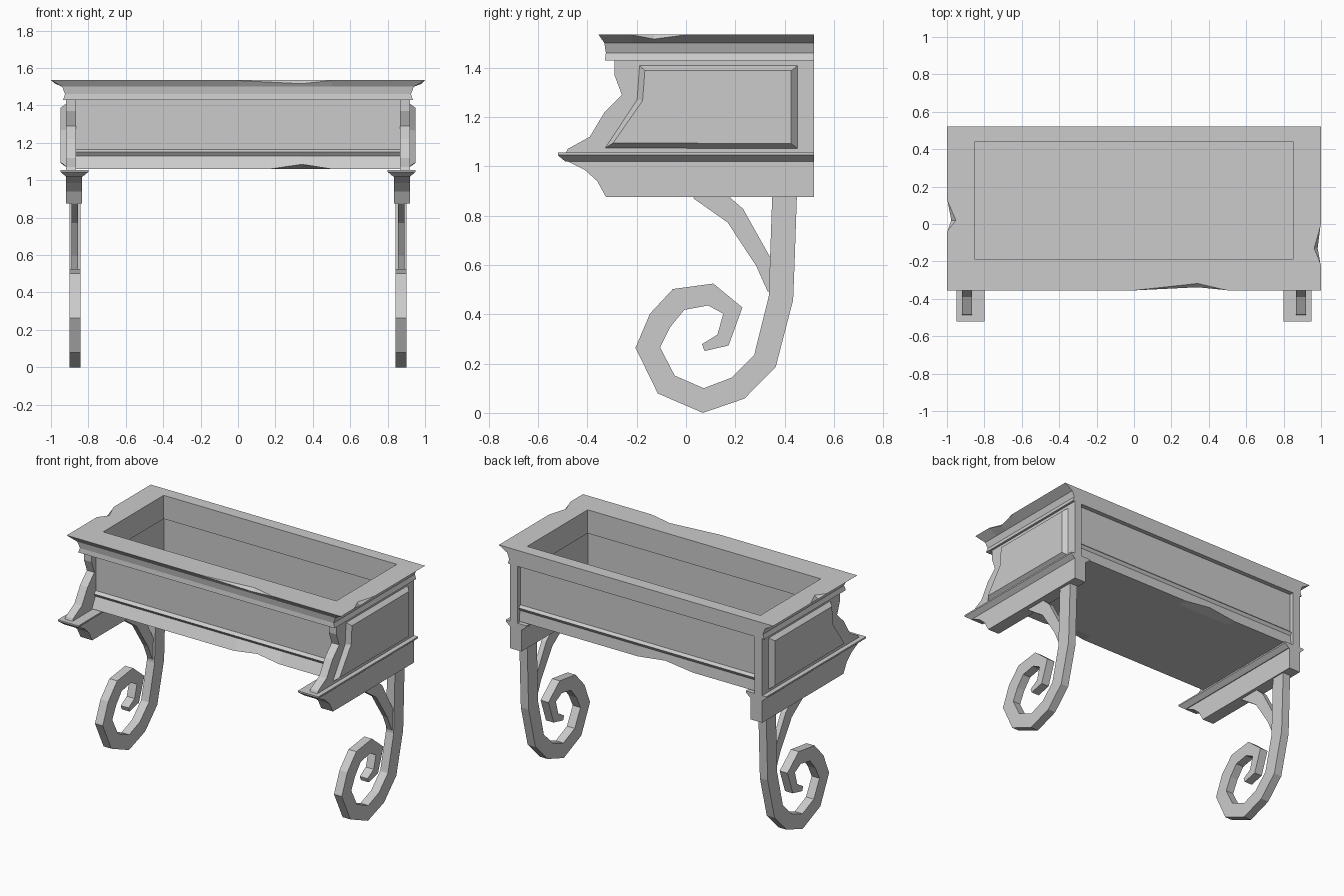
import bpy
import bmesh
from mathutils import Vector

cube = bpy.data.objects.get("Cube")
if cube:
    bpy.data.objects.remove(cube, do_unlink=True)

grey = (.6, .6, .6, 1)
stone = bpy.data.materials.new("grey_stone")
stone.use_nodes = True
stone.diffuse_color = grey
stone.node_tree.nodes["Principled BSDF"].inputs["Base Color"].default_value = grey

# Shared levels and depths
back = .52
rim_top = 1.535
band_bottom = 1.43
lip_bottom = 1.38
wall_top = 1.44
trough_bottom = 1.06
ledge_top = 1.055
ledge_bottom = 1.02
bracket_bottom = .876


def loft(name, rings, closed=False, mirror=False):
    """Skin equal-length rings of points; cap the ends or close the loop."""
    bm = bmesh.new()
    loops = [[bm.verts.new(point) for point in ring] for ring in rings]
    count = len(loops[0])
    pairs = list(zip(loops, loops[1:]))
    if closed:
        pairs.append((loops[-1], loops[0]))
    else:
        bm.faces.new(loops[0])
        bm.faces.new(loops[-1])
    for lower, upper in pairs:
        for i in range(count):
            j = (i + 1) % count
            bm.faces.new((lower[i], lower[j], upper[j], upper[i]))
    bmesh.ops.recalc_face_normals(bm, faces=bm.faces)
    mesh = bpy.data.meshes.new(name)
    bm.to_mesh(mesh)
    bm.free()
    mesh.materials.append(stone)
    obj = bpy.data.objects.new(name, mesh)
    bpy.context.collection.objects.link(obj)
    if mirror:
        obj.modifiers.new("mirror", 'MIRROR')
    return obj


def prism(name, outline, x_inner, x_outer):
    """Side outline in y, z given a thickness in x, on both ends."""
    rings = [[(x, y, z) for y, z in outline] for x in (x_inner, x_outer)]
    return loft(name, rings, mirror=True)


def tapered_bar(name, path, x_inner, x_outer, start_width, end_width, taper):
    """Square bar swept along a y, z path, narrowing towards its end."""
    points = [Vector(point) for point in path]
    last = len(points) - 1
    rings = []
    for i, point in enumerate(points):
        before = (point - points[max(i - 1, 0)]).normalized()
        after = (points[min(i + 1, last)] - point).normalized()
        along = (before + after).normalized()
        width = start_width + (end_width - start_width) * (i / last) ** taper
        side = Vector((-along.y, along.x)) * width / 2
        a, b = point + side, point - side
        rings.append([(x_inner, *a), (x_outer, *a), (x_outer, *b), (x_inner, *b)])
    return loft(name, rings, mirror=True)


def rim_ring(half, front, rear, z, chip=0, drop=0):
    """Rectangle with spare corners that form the chips."""
    side = max(front + .03, -.22)
    return [(-half, front, z), (0, front, z), (.34, front + chip, z - drop),
            (.5, front, z), (half, front, z),
            (half, side, z), (half - chip, -.13, z - drop), (half, 0, z),
            (half, rear, z), (-half, rear, z),
            (-half, .13, z), (-half + chip * 1.3, .02, z - drop), (-half, -.04, z)]


def inner_ring(grow, z):
    return rim_ring(.85 + grow, -.19 - grow, .44 + grow, z)


def outer_ring(inset, z, chip=0, drop=0):
    return rim_ring(1 - inset, -.355 + inset * .4, back, z, chip, drop)


# Rim: moulded frame with chips cut into its upper edge and an inner lip
loft("rim", [
    inner_ring(.02, band_bottom),
    inner_ring(.02, lip_bottom),
    inner_ring(0, lip_bottom),
    inner_ring(0, rim_top),
    outer_ring(0, rim_top, chip=.037),
    outer_ring(.002, rim_top - .002, chip=.016, drop=.017),
    outer_ring(.06, 1.5),
    outer_ring(.075, 1.46),
    outer_ring(.065, band_bottom),
], closed=True)


# Trough: U-shaped section with beads, chipped along the bottom edges
def trough_section(x, front_chip=0, rear_chip=0):
    wall = [(0, wall_top), (0, 1.165), (.02, 1.15), (.005, 1.13)]
    front = [(-.245 - out, z) for out, z in wall]
    rear = [(.49 + out * .8, z) for out, z in reversed(wall)]
    base = [(-.285, trough_bottom + front_chip), (-.22, trough_bottom),
            (.44, trough_bottom), (.5, trough_bottom + rear_chip)]
    floor = trough_bottom + .015
    cavity = [(.465, wall_top), (.465, floor), (-.215, floor), (-.215, wall_top)]
    return [(x, y, z) for y, z in front + base + rear + cavity]


half_trough = .87
loft("trough", [
    trough_section(-half_trough),
    trough_section(-.4),
    trough_section(-.2, rear_chip=.025),
    trough_section(0),
    trough_section(.17),
    trough_section(.34, front_chip=.025),
    trough_section(.5),
    trough_section(half_trough),
])

# End walls with the curved front post
prism("end_wall", [(back, wall_top), (-.29, wall_top), (-.29, 1.37), (-.26, 1.29),
                   (-.33, 1.22), (-.39, 1.12), (-.48, 1.07), (-.49, 1.05),
                   (back, 1.05)], .865, .92)

# Raised panels on the end walls, bevelled towards their middle
panel = [(-.19, 1.41), (.455, 1.41), (.455, 1.07), (-.33, 1.073), (-.2, 1.27)]
middle = Vector((.1, 1.24))
raised = [(middle.x + (y - middle.x) * .92, middle.y + (z - middle.y) * .87)
          for y, z in panel]
loft("end_panel", [[(.918, *point) for point in panel],
                   [(.948, *point) for point in raised]], mirror=True)


# Ledges and the brackets below them
def ledge_ring(inset, z):
    x_inner, x_outer, front = .8 + inset, .95 - inset, -.52 + inset
    return [(x_inner, front, z), (x_outer, front, z), (x_outer, back, z), (x_inner, back, z)]


loft("ledge", [ledge_ring(0, ledge_top), ledge_ring(0, ledge_top - .01),
               ledge_ring(.03, ledge_bottom)], mirror=True)
prism("bracket", [(-.48, ledge_bottom), (-.41, .985), (-.36, .94),
                  (-.325, bracket_bottom), (back, bracket_bottom),
                  (back, ledge_bottom)], .835, .92)

# Scroll legs
tapered_bar("scroll_leg",
            [(.4, .89), (.39, .6), (.385, .465), (.32, .21), (.21, .1), (.07, .05),
             (-.08, .115), (-.155, .265), (-.105, .375), (-.03, .46), (.1, .48),
             (.19, .415), (.15, .295), (.07, .265)],
            .843, .9, start_width=.1, end_width=.03, taper=8)

# Curved braces between legs and brackets
tapered_bar("leg_brace", [(.06, .91), (.2, .8), (.315, .61), (.355, .5)],
            .856, .89, start_width=.1, end_width=.05, taper=1)
